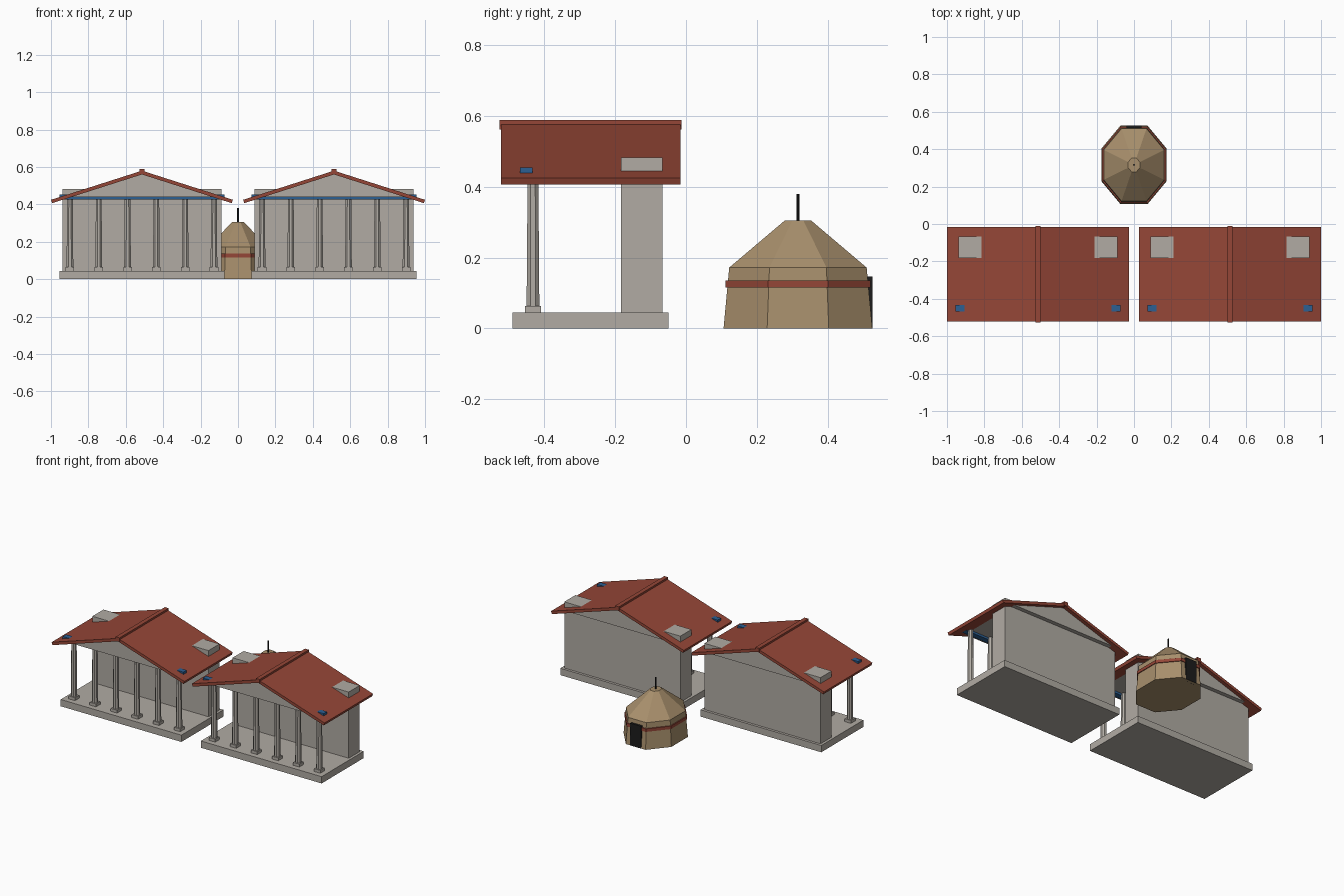
import bpy, bmesh, math

cube = bpy.data.objects.get("Cube")
if cube:
    bpy.data.objects.remove(cube, do_unlink=True)


def material(name, r, g, b):
    m = bpy.data.materials.new(name)
    m.use_nodes = True
    m.diffuse_color = (r, g, b, 1)
    bsdf = next(n for n in m.node_tree.nodes if n.type == 'BSDF_PRINCIPLED')
    bsdf.inputs["Base Color"].default_value = (r, g, b, 1)
    bsdf.inputs["Roughness"].default_value = 0.9
    return m


STONE = material("pale stone", 0.44, 0.41, 0.37)
TILE = material("red tile", 0.30, 0.062, 0.038)
BLUE = material("painted blue", 0.025, 0.115, 0.29)
FELT = material("tan felt", 0.39, 0.275, 0.15)
BLACK = material("black", 0.012, 0.012, 0.012)


def loft(name, rings, mat):
    """Skin matching rings of points and close both ends."""
    bm = bmesh.new()
    rows = [[bm.verts.new(p) for p in ring] for ring in rings]
    n = len(rows[0])
    for a, b in zip(rows, rows[1:]):
        for i in range(n):
            j = (i + 1) % n
            bm.faces.new((a[i], a[j], b[j], b[i]))
    bm.faces.new(rows[0])
    bm.faces.new(rows[-1])
    bmesh.ops.recalc_face_normals(bm, faces=bm.faces)
    mesh = bpy.data.meshes.new(name)
    bm.to_mesh(mesh)
    bm.free()
    mesh.materials.append(mat)
    obj = bpy.data.objects.new(name, mesh)
    bpy.context.collection.objects.link(obj)
    return obj


def extrude_y(name, profile, y0, y1, mat, cx=0):
    return loft(name, [[(cx + x, y, z) for x, z in profile] for y in (y0, y1)], mat)


def box(name, cx, half, y0, y1, z0, z1, mat):
    profile = [(-half, z0), (half, z0), (half, z1), (-half, z1)]
    return extrude_y(name, profile, y0, y1, mat, cx)


def octagon(cx, cy, rx, ry, z):
    """Eight-sided ring; rx and ry reach to the flat sides."""
    k = 1 / math.cos(math.pi / 8)
    angles = [(i + 0.5) * math.pi / 4 for i in range(8)]
    return [(cx + rx * k * math.cos(a), cy + ry * k * math.sin(a), z) for a in angles]


# Two matching colonnaded pavilions
APEX, SLOPE, EAVE = 0.58, 0.32, 0.486
for side, cx in (("right", -0.5135), ("left", 0.5135)):
    box(side + "_platform", cx, 0.442, -0.49, -0.05, 0, 0.045, STONE)
    box(side + "_wall", cx, 0.425, -0.183, -0.067, 0.045, 0.483, STONE)
    extrude_y(side + "_pediment", [(-0.42, 0.44), (0.42, 0.44), (0, 0.572)],
              -0.495, -0.04, STONE, cx)
    box(side + "_beam", cx, 0.442, -0.469, -0.434, 0.426, 0.454, BLUE)

    # Gabled roof and ridge cap
    eave_z = APEX - SLOPE * EAVE
    roof = [(0, APEX), (EAVE, eave_z), (EAVE - 0.006, eave_z - 0.018),
            (0, APEX - 0.02), (0.006 - EAVE, eave_z - 0.018), (-EAVE, eave_z)]
    extrude_y(side + "_roof", roof, -0.522, -0.016, TILE, cx)
    box(side + "_ridge_cap", cx, 0.014, -0.526, -0.012, 0.562, 0.588, TILE)

    # Row of six columns on square bases
    for i in range(6):
        x = cx + (i - 2.5) * 0.154
        box(f"{side}_column_base_{i + 1}", x, 0.023, -0.455, -0.409, 0.045, 0.064, STONE)
        loft(f"{side}_column_{i + 1}",
             [octagon(x, -0.432, r, r, z) for r, z in ((0.018, 0.064), (0.015, 0.44))], STONE)

# Eight-sided tent behind the pavilions
CY = 0.316


def tent_rings(*sections):
    return [octagon(0, CY, r * 0.833, r, z) for r, z in sections]


loft("tent_body", tent_rings((0.21, 0), (0.194, 0.172), (0.037, 0.305)), FELT)
loft("tent_band", tent_rings((0.205, 0.116), (0.205, 0.136)), TILE)
box("tent_door", 0, 0.04, 0.505, 0.527, 0, 0.147, BLACK)
loft("tent_pole", [octagon(0, CY, 0.0045, 0.0045, z) for z in (0.29, 0.38)], BLACK)
